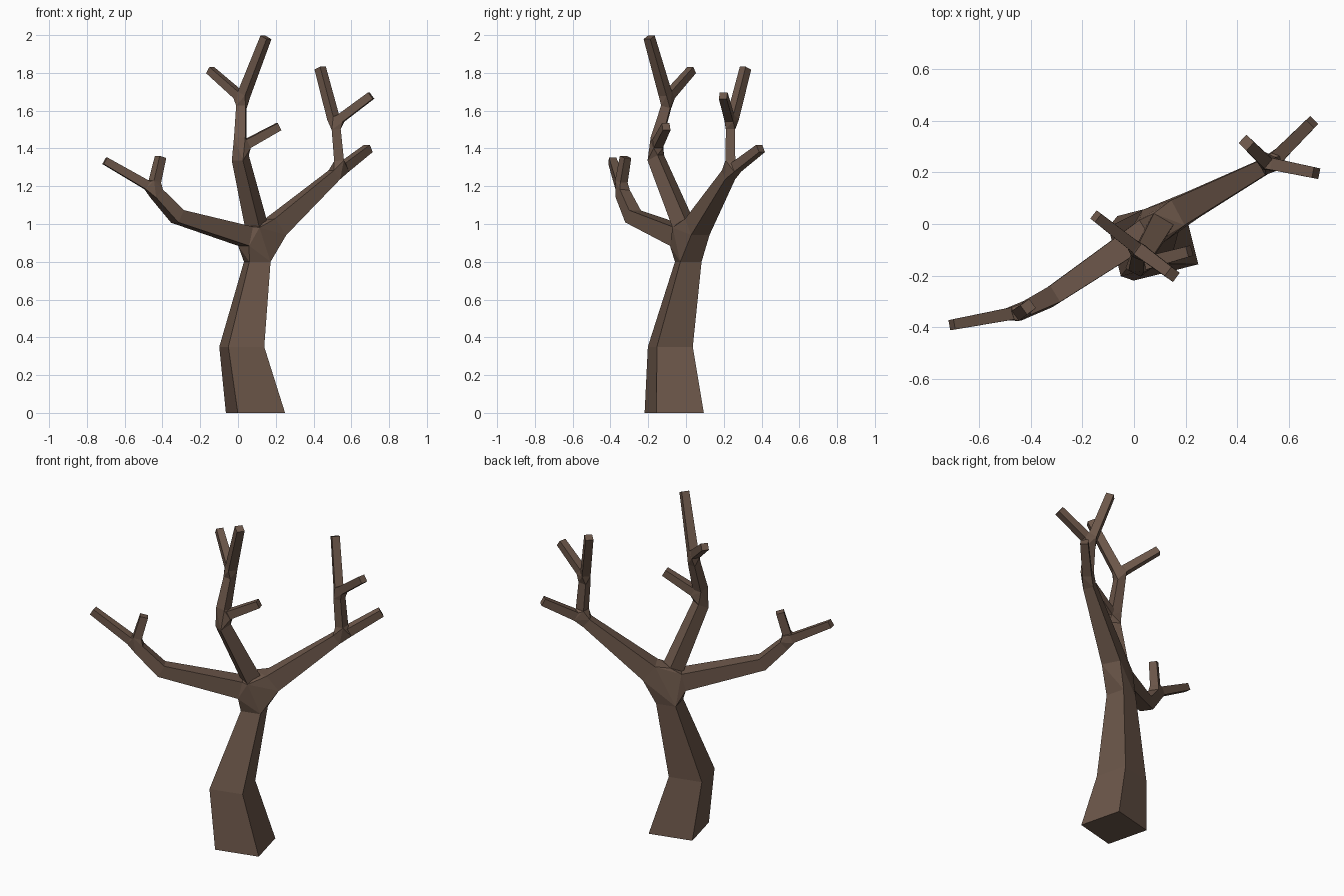
import bpy, bmesh
from mathutils import Vector

if "Cube" in bpy.data.objects:
    bpy.data.objects.remove(bpy.data.objects["Cube"])

bm = bmesh.new()
UP = Vector((0, 0, 1))


def ring(c, u, v, r):
    return [bm.verts.new(c + u * (a * r) + v * (b * r))
            for a, b in ((-1, -1), (1, -1), (1, 1), (-1, 1))]


def skin(rings):
    for a, b in zip(rings, rings[1:]):
        for i in range(4):
            j = (i + 1) % 4
            bm.faces.new((a[i], a[j], b[j], b[i]))


def limb(*pts, cap=False):
    """Square tube through (x, y, z, half width) points; returns its end rings."""
    cs = [Vector(p[:3]) for p in pts]
    dirs = [(b - a).normalized() for a, b in zip(cs, cs[1:])]
    us = [dirs[0].cross(UP).normalized()]
    for a, b in zip(dirs, dirs[1:]):
        us.append(a.rotation_difference(b) @ us[-1])
    rings = []
    for i, c in enumerate(cs):
        lo, hi = max(i - 1, 0), min(i, len(dirs) - 1)
        d = (dirs[lo] + dirs[hi]).normalized()
        u = us[lo] + us[hi]
        u = (u - d * u.dot(d)).normalized()
        rings.append(ring(c, u, d.cross(u), pts[i][3]))
    skin(rings)
    if cap:
        bm.faces.new(rings[-1])
    return rings[0], rings[-1]


def fork(*rings):
    """Convex joint between limb ends, left open where the limbs enter."""
    verts = [v for r in rings for v in r]
    tmp = bmesh.new()
    for k, v in enumerate(verts):
        tmp.verts.new(v.co).index = k
    tmp.verts.index_update()
    bmesh.ops.convex_hull(tmp, input=tmp.verts[:])
    for f in tmp.faces:
        ids = [v.index for v in f.verts]
        if len({i // 4 for i in ids}) > 1:
            bm.faces.new([verts[i] for i in ids])
    tmp.free()


# trunk: level square rings
u = Vector((0.25, 0.063, 0)).normalized()
trunk = [ring(Vector(c), u, UP.cross(u), r) for c, r in (
    ((0.0925, -0.0625, 0), 0.129),
    ((0.02, -0.083, 0.35), 0.098),
    ((0.102, 0.012, 0.80), 0.058))]
skin(trunk)
bm.faces.new(trunk[0])

# three main boughs
left = limb((0.04, -0.035, 0.935, .052), (-0.32, -0.28, 1.04, .037),
            (-0.43, -0.335, 1.16, .03))
mid = limb((0.095, -0.015, 1.0, .044), (0.012, -0.16, 1.35, .034))
right = limb((0.2, 0.06, 0.985, .055), (0.51, 0.225, 1.26, .03))
fork(trunk[-1], left[0], mid[0], right[0])

# left bough twigs
a = limb((-0.48, -0.348, 1.205, .024), (-0.705, -0.39, 1.335, .02), cap=True)
b = limb((-0.44, -0.342, 1.225, .024), (-0.41, -0.32, 1.355, .022), cap=True)
fork(left[1], a[0], b[0])

# middle bough: side twig, upper stem, top twigs
a = limb((0.05, -0.15, 1.425, .025), (0.215, -0.105, 1.515, .021), cap=True)
stem = limb((0.012, -0.155, 1.45, .03), (0.018, -0.105, 1.62, .025))
fork(mid[1], a[0], stem[0])
a = limb((0.033, -0.11, 1.69, .026), (0.148, -0.195, 1.988, .022), cap=True)
b = limb((0.0, -0.085, 1.685, .023), (-0.148, 0.03, 1.815, .02), cap=True)
fork(stem[1], a[0], b[0])

# right bough: side twig, upper stem, top twigs
a = limb((0.56, 0.265, 1.30, .026), (0.69, 0.395, 1.40, .022), cap=True)
stem = limb((0.535, 0.235, 1.335, .026), (0.52, 0.235, 1.50, .024))
fork(right[1], a[0], stem[0])
a = limb((0.505, 0.247, 1.56, .024), (0.435, 0.315, 1.825, .022), cap=True)
b = limb((0.545, 0.23, 1.56, .023), (0.705, 0.197, 1.68, .021), cap=True)
fork(stem[1], a[0], b[0])

bmesh.ops.recalc_face_normals(bm, faces=bm.faces[:])
mesh = bpy.data.meshes.new("bare_tree")
bm.to_mesh(mesh)
bm.free()
bark = bpy.data.materials.new("bark")
bark.diffuse_color = (0.15, 0.095, 0.068, 1)
bark.use_nodes = True
bark.node_tree.nodes["Principled BSDF"].inputs["Base Color"].default_value = bark.diffuse_color
mesh.materials.append(bark)
tree = bpy.data.objects.new("bare_tree", mesh)
bpy.context.collection.objects.link(tree)
